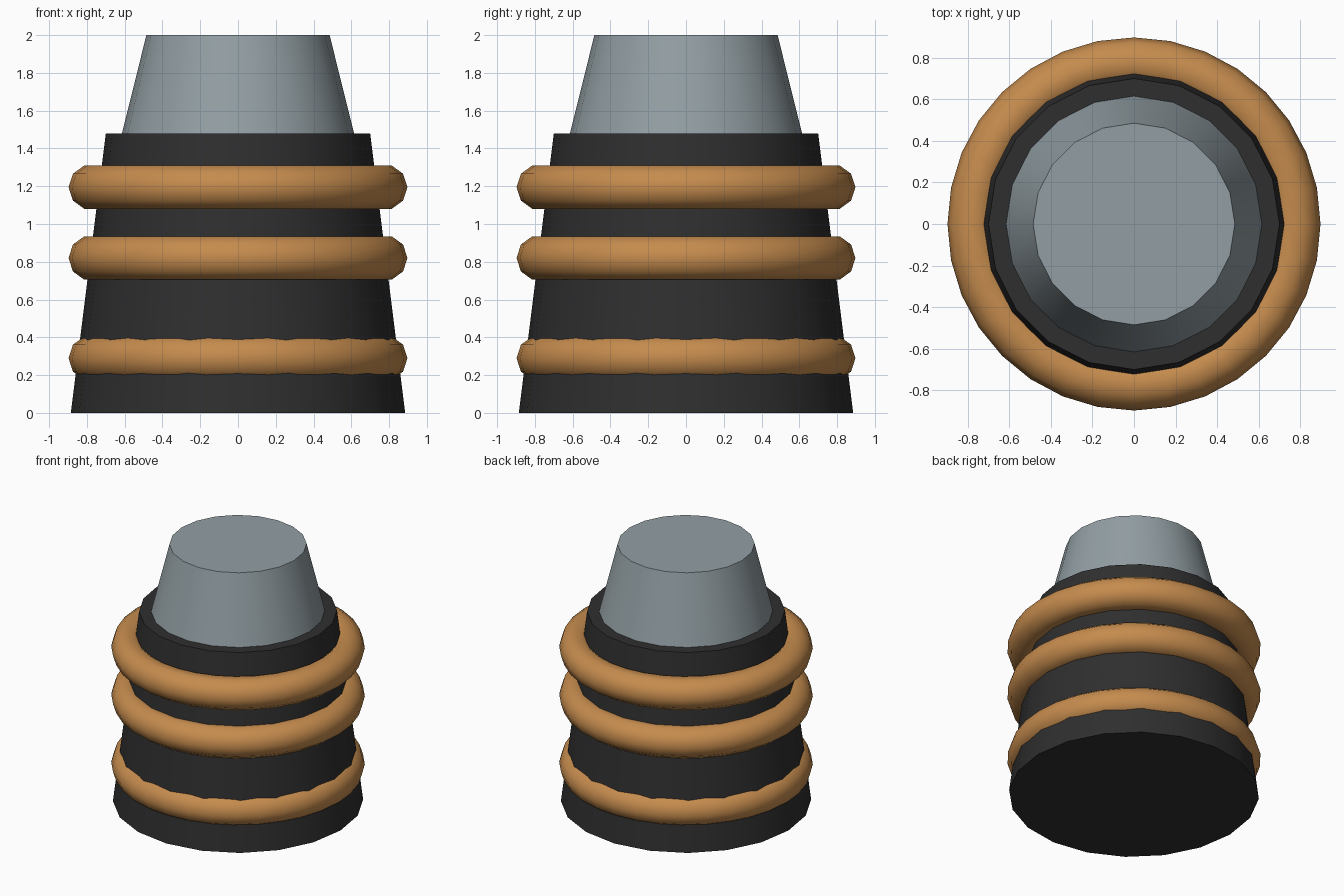
import bpy
import math

cube = bpy.data.objects.get("Cube")
if cube:
    bpy.data.objects.remove(cube, do_unlink=True)


def material(name, rgb):
    mat = bpy.data.materials.new(name)
    mat.use_nodes = True
    colour = (*rgb, 1.0)
    mat.diffuse_color = colour
    mat.node_tree.nodes["Principled BSDF"].inputs["Base Color"].default_value = colour
    return mat


def finish(name, mat):
    obj = bpy.context.object
    obj.name = obj.data.name = name
    obj.data.materials.append(mat)
    bpy.ops.object.shade_smooth_by_angle(angle=math.radians(40))
    return obj


def tapered_drum(name, mat, z_low, z_high, r_low, r_high):
    bpy.ops.mesh.primitive_cone_add(
        vertices=20, radius1=r_low, radius2=r_high, depth=z_high - z_low,
        location=(0, 0, (z_low + z_high) / 2))
    return finish(name, mat)


def ring(name, mat, z):
    bpy.ops.mesh.primitive_torus_add(
        major_segments=32, minor_segments=10,
        major_radius=0.776, minor_radius=0.121, location=(0, 0, z))
    return finish(name, mat)


black = material("black rubber", (0.028, 0.028, 0.028))
grey = material("steel grey", (0.29, 0.345, 0.37))
copper = material("copper orange", (0.56, 0.26, 0.075))

# Tapered body and the plug on top
tapered_drum("body", black, 0, 1.478, 0.885, 0.70)
tapered_drum("top_plug", grey, 1.478, 2.0, 0.615, 0.485)

# Three equal rings around the body
for label, z in (("lower", 0.29), ("middle", 0.82), ("upper", 1.195)):
    ring(label + "_ring", copper, z)
